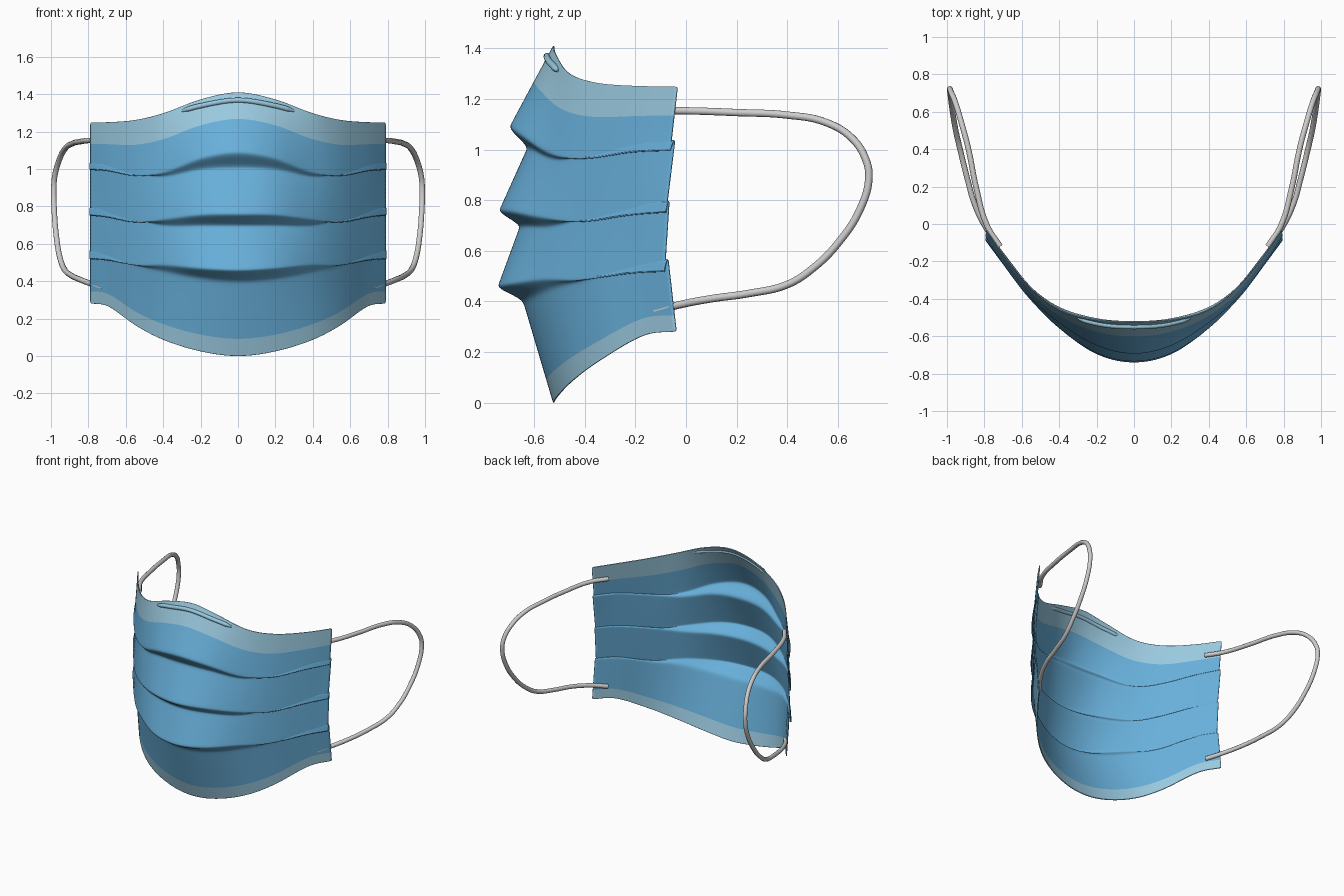
import bpy, bmesh, math
from mathutils import Vector

if "Cube" in bpy.data.objects:
    bpy.data.objects.remove(bpy.data.objects["Cube"])


def material(name, rgb):
    m = bpy.data.materials.new(name)
    m.diffuse_color = (*rgb, 1)
    m.use_nodes = True
    m.node_tree.nodes["Principled BSDF"].inputs["Base Color"].default_value = m.diffuse_color
    return m


BLUE = material("fabric_blue", (0.138, 0.43, 0.70))
RIM = material("rim_pale_blue", (0.32, 0.58, 0.73))
GREY = material("strap_grey", (0.62, 0.61, 0.60))

# Stations from the centre out to the side edge, with (y, z) of each fold line
XS = [0, 0.2, 0.4, 0.55, 0.7, 0.79]
FOLDS = [
    ([-.525, -.515, -.46, -.345, -.165, -.035], [1.41, 1.372, 1.298, 1.262, 1.25, 1.25]),   # top edge
    ([-.70, -.655, -.53, -.40, -.205, -.065], [1.085, 1.055, .98, .957, .982, .987]),       # lip 1
    ([-.625, -.60, -.505, -.375, -.185, -.045], [1.01, 1.0, .96, .985, 1.03, 1.04]),        # tuck 1
    ([-.74, -.695, -.56, -.41, -.21, -.082], [.755, .752, .728, .708, .733, .742]),         # lip 2
    ([-.655, -.62, -.52, -.38, -.19, -.068], [.70, .70, .70, .74, .79, .80]),               # tuck 2
    ([-.745, -.70, -.56, -.41, -.21, -.087], [.455, .465, .485, .482, .503, .508]),         # lip 3
    ([-.645, -.615, -.52, -.385, -.19, -.073], [.405, .42, .455, .49, .56, .57]),           # tuck 3
    ([-.525, -.51, -.45, -.345, -.16, -.04], [0, .025, .087, .165, .27, .28]),              # bottom edge
]


def smooth(vals, x):
    """Hermite interpolation over XS, flat at the centre line."""
    x = min(abs(x), XS[-1])
    i = max(k for k in range(len(XS) - 1) if XS[k] <= x)

    def slope(k):
        if k == 0:
            return 0
        a, b = k - 1, min(k + 1, len(XS) - 1)
        return (vals[b] - vals[a]) / (XS[b] - XS[a])
    h = XS[i + 1] - XS[i]
    t = (x - XS[i]) / h
    return ((2*t**3 - 3*t*t + 1) * vals[i] + (t**3 - 2*t*t + t) * h * slope(i)
            + (3*t*t - 2*t**3) * vals[i + 1] + (t**3 - t*t) * h * slope(i + 1))


def fold_point(k, x):
    return Vector((x, smooth(FOLDS[k][0], x), smooth(FOLDS[k][1], x)))


# Row list: (fold index, blend to next fold, rim colour below this row)
ROWS = []
for k in range(7):
    if k == 0:
        ts = [0, .04, .2, .43, .7, .93]
    elif k == 6:
        ts = [0, .07, .3, .55, .78, .97]
    elif k % 2:
        ts = [0, .5]
    else:
        ts = [0, .07, .35, .65, .93]
    for t in ts:
        ROWS.append((k, t, (k == 0 and t < .43) or (k == 6 and t >= .78)))
ROWS.append((7, 0, True))

# Pleated mask body
COLS = 48
bm = bmesh.new()
grid = []
for k, t, _ in ROWS:
    row = []
    for c in range(COLS + 1):
        x = -.79 + 1.58 * c / COLS
        p = fold_point(k, x)
        if t:
            p = p.lerp(fold_point(k + 1, x), t)
        row.append(bm.verts.new(p))
    grid.append(row)
for r in range(len(grid) - 1):
    for c in range(COLS):
        f = bm.faces.new((grid[r][c], grid[r + 1][c], grid[r + 1][c + 1], grid[r][c + 1]))
        f.material_index = 1 if ROWS[r][2] else 0
        f.smooth = True
me = bpy.data.meshes.new("mask_body")
bm.to_mesh(me)
bm.free()
me.materials.append(BLUE)
me.materials.append(RIM)
body = bpy.data.objects.new("mask_body", me)
bpy.context.collection.objects.link(body)
sub = body.modifiers.new("soften", 'SUBSURF')
sub.levels = sub.render_levels = 2
sol = body.modifiers.new("thickness", 'SOLIDIFY')
sol.thickness = 0.006


def tube(name, pts, radius, mat, ends=1.0):
    cu = bpy.data.curves.new(name, 'CURVE')
    cu.dimensions = '3D'
    cu.bevel_depth = radius
    cu.bevel_resolution = 3
    cu.resolution_u = 8
    cu.use_fill_caps = True
    sp = cu.splines.new('BEZIER')
    sp.bezier_points.add(len(pts) - 1)
    for i, (b, p) in enumerate(zip(sp.bezier_points, pts)):
        b.co = p
        b.handle_left_type = b.handle_right_type = 'AUTO'
        b.radius = ends if i in (0, len(pts) - 1) else 1
    cu.materials.append(mat)
    ob = bpy.data.objects.new(name, cu)
    bpy.context.collection.objects.link(ob)
    return ob


# Nose wire ridge under the top rim
wire = []
for i in range(17):
    x = -.3 + .6 * i / 16
    t = .13 - .05 * (abs(x) / .3) ** 2
    wire.append(fold_point(0, x).lerp(fold_point(1, x), t) + Vector((0, -.001, 0)))
tube("nose_wire", wire, .014, RIM, .4)

# Ear loops, mirrored left and right
LOOP = [(.715, -.12, 1.152), (.785, -.01, 1.153), (.845, .2, 1.146), (.885, .4, 1.136),
        (.925, .55, 1.108), (.957, .655, 1.045), (.98, .71, .96), (.985, .722, .89),
        (.982, .69, .77), (.97, .6, .63), (.953, .5, .53), (.93, .4, .467),
        (.893, .25, .432), (.85, .1, .411), (.785, -.03, .386), (.72, -.12, .362)]
for side, s in (("right", 1), ("left", -1)):
    tube("ear_loop_" + side, [(s * x, y, z) for x, y, z in LOOP], .015, GREY)
